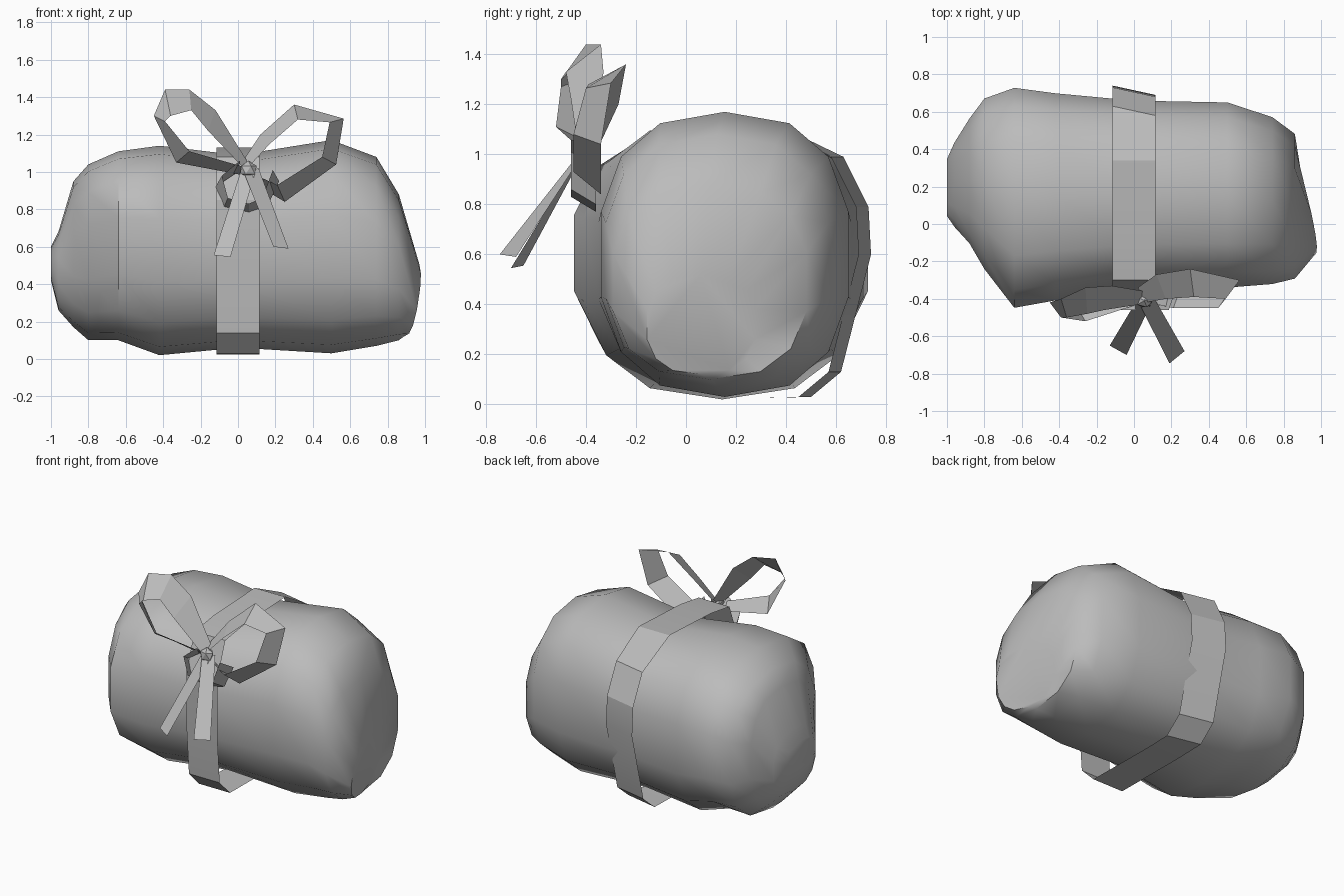
import bpy, bmesh, math
from mathutils import Vector

cube = bpy.data.objects.get("Cube")
if cube:
    bpy.data.objects.remove(cube, do_unlink=True)

grey = bpy.data.materials.new("plain grey")
grey.use_nodes = True
grey.diffuse_color = (0.5, 0.5, 0.5, 1)
grey.node_tree.nodes["Principled BSDF"].inputs["Base Color"].default_value = (0.5, 0.5, 0.5, 1)


def make(name, verts, faces, smooth=None):
    mesh = bpy.data.meshes.new(name)
    mesh.from_pydata(verts, [], faces)
    mesh.materials.append(grey)
    ob = bpy.data.objects.new(name, mesh)
    bpy.context.collection.objects.link(ob)
    if smooth:
        bm = bmesh.new()
        bm.from_mesh(mesh)
        bmesh.ops.recalc_face_normals(bm, faces=bm.faces)
        bm.to_mesh(mesh)
        bm.free()
        bpy.ops.object.select_all(action='DESELECT')
        ob.select_set(True)
        bpy.context.view_layer.objects.active = ob
        bpy.ops.object.shade_smooth_by_angle(angle=math.radians(smooth))
    return ob


def strip(name, edge_a, edge_b, closed=False, smooth=None):
    """A flat ribbon stretched between two edge paths."""
    n = len(edge_a)
    faces = [(i, (i + 1) % n, n + (i + 1) % n, n + i) for i in range(n if closed else n - 1)]
    return make(name, list(edge_a) + list(edge_b), faces, smooth)


def spow(v, p):
    return math.copysign(abs(v) ** p, v)


# Soft wrapped bundle: x, back/front limits, bottom/top limits of each cross-section
SIDES = 14
stations = [
    (-1.0, 0.04, 0.35, 0.42, 0.6), (-0.96, -0.02, 0.44, 0.26, 0.68),
    (-0.88, -0.11, 0.57, 0.17, 0.95), (-0.8, -0.25, 0.68, 0.1, 1.04),
    (-0.64, -0.46, 0.74, 0.1, 1.11), (-0.42, -0.42, 0.71, 0.02, 1.14),
    (0, -0.36, 0.67, 0.06, 1.09), (0.5, -0.35, 0.66, 0.03, 1.17),
    (0.74, -0.33, 0.58, 0.07, 1.08), (0.86, -0.3, 0.49, 0.1, 0.88),
    (0.92, -0.16, 0.28, 0.12, 0.52)]
verts = []
for k, (x, y0, y1, z0, z1) in enumerate(stations):
    for i in range(SIDES):
        a = 2 * math.pi * (i + 0.5) / SIDES
        y = (y0 + y1) / 2 + (y1 - y0) / 2 * spow(math.cos(a), 0.8)
        z = (z0 + z1) / 2 + (z1 - z0) / 2 * spow(math.sin(a), 0.8)
        # the end cap leans back and under
        lean = (-0.22 * (y - 0.05) + 0.15 * (z - 0.32)) if k == len(stations) - 1 else 0
        verts.append((x + lean, y, z))
faces = [tuple(range(SIDES)), tuple(range(len(verts) - SIDES, len(verts)))]
for k in range(len(stations) - 1):
    for i in range(SIDES):
        j = (i + 1) % SIDES
        faces.append((k * SIDES + i, k * SIDES + j, (k + 1) * SIDES + j, (k + 1) * SIDES + i))
make("wrapped_bundle", verts, faces, 50)

# Ribbon band round the middle, a little askew at the back
loop = [(-0.36, 0.14), (-0.25, 0.03), (0.28, 0.025), (0.47, 0.03), (0.59, 0.13), (0.71, 0.6),
        (0.7, 0.79), (0.6, 0.99), (0.34, 1.13), (-0.1, 1.11), (-0.3, 1.08), (-0.385, 0.85),
        (-0.385, 0.45)]
strip("ribbon_band",
      [(-0.115, y + 0.03 * (y > 0.4), z) for y, z in loop],
      [(0.115, y - 0.02 * (y > 0.4), z) for y, z in loop], True, 20)


# Bow loops: the rear edge is the larger outline, the front edge is drawn in
def bow_loop(name, rear, front):
    strip(name, rear, front)


bow_loop("bow_loop_right",
         [(0.06, -0.36, 1.04), (-0.12, -0.33, 1.33), (-0.26, -0.34, 1.44), (-0.39, -0.4, 1.44),
          (-0.45, -0.42, 1.3), (-0.33, -0.4, 1.05), (0.04, -0.38, 0.98)],
         [(0.03, -0.43, 1.02), (-0.16, -0.46, 1.22), (-0.25, -0.48, 1.33), (-0.36, -0.5, 1.3),
          (-0.39, -0.5, 1.27), (-0.26, -0.52, 1.11), (0.02, -0.43, 1.03)])
bow_loop("bow_loop_left",
         [(0.02, -0.34, 1.05), (0.12, -0.27, 1.2), (0.3, -0.24, 1.36), (0.565, -0.3, 1.285),
          (0.525, -0.34, 1.04), (0.25, -0.34, 0.84), (0.05, -0.36, 0.96)],
         [(0.06, -0.42, 1.03), (0.17, -0.4, 1.15), (0.32, -0.39, 1.28), (0.49, -0.4, 1.265),
          (0.45, -0.45, 1.08), (0.21, -0.45, 0.93), (0.08, -0.42, 0.99)])

# Slack ribbon hanging under the knot
slack = [(0.0, 1.0), (-0.12, 0.92), (-0.08, 0.8), (0.06, 0.77), (0.15, 0.8), (0.22, 0.95)]
strip("ribbon_slack", [(x, -0.36, z) for x, z in slack],
      [(0.05 + (x - 0.05) * 0.8, -0.46, z + 0.06) for x, z in slack])

# Loose tails falling forward from the knot
strip("ribbon_tail_right", [(0.02, -0.4, 1.02), (-0.13, -0.65, 0.555)],
      [(0.09, -0.43, 0.99), (-0.04, -0.7, 0.545)])
strip("ribbon_tail_left", [(0.03, -0.43, 1.0), (0.19, -0.745, 0.6)],
      [(0.11, -0.4, 1.02), (0.27, -0.68, 0.59)])

# Small knot where loops and tails meet
bm = bmesh.new()
bmesh.ops.create_icosphere(bm, subdivisions=1, radius=1)
for v in bm.verts:
    v.co = Vector((0.055, -0.41, 1.01)) + Vector((v.co.x * 0.05, v.co.y * 0.04, v.co.z * 0.05))
mesh = bpy.data.meshes.new("bow_knot")
bm.to_mesh(mesh)
bm.free()
mesh.materials.append(grey)
bpy.context.collection.objects.link(bpy.data.objects.new("bow_knot", mesh))
